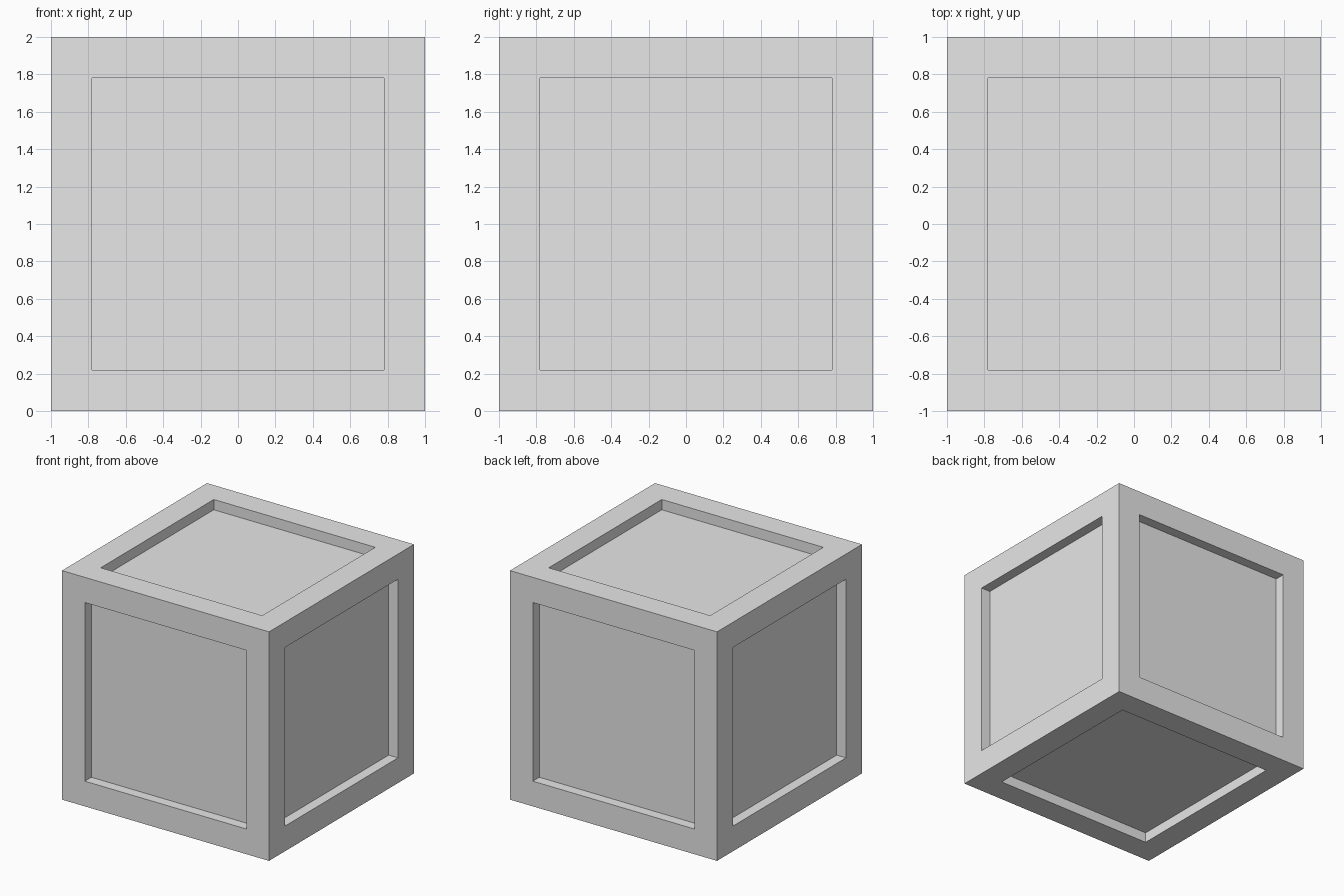
import bpy
import bmesh
from mathutils import Matrix

SIZE = 2.0      # outer edge length
BORDER = 0.22   # width of the frame around each panel
DEPTH = 0.09    # how far each panel is sunk

if "Cube" in bpy.data.objects:
    bpy.data.objects.remove(bpy.data.objects["Cube"], do_unlink=True)

# Single grey colour
grey = bpy.data.materials.new("light_grey")
grey.use_nodes = True
colour = (0.8, 0.8, 0.8, 1.0)
grey.diffuse_color = colour
for node in grey.node_tree.nodes:
    if node.type == 'BSDF_PRINCIPLED':
        node.inputs["Base Color"].default_value = colour

# Cube standing on the ground
bm = bmesh.new()
bmesh.ops.create_cube(bm, size=SIZE, matrix=Matrix.Translation((0, 0, SIZE / 2)))

# Square frame on every side
panels = list(bm.faces)
bmesh.ops.inset_individual(bm, faces=panels, thickness=BORDER, use_even_offset=True)

# Panels sunk straight inwards, with upright walls
for panel in bmesh.ops.extrude_discrete_faces(bm, faces=panels)["faces"]:
    panel.normal_update()
    bmesh.ops.translate(bm, verts=panel.verts, vec=-panel.normal * DEPTH)
bmesh.ops.recalc_face_normals(bm, faces=bm.faces)

mesh = bpy.data.meshes.new("panelled_crate")
bm.to_mesh(mesh)
bm.free()
mesh.materials.append(grey)
crate = bpy.data.objects.new("panelled_crate", mesh)
bpy.context.collection.objects.link(crate)
